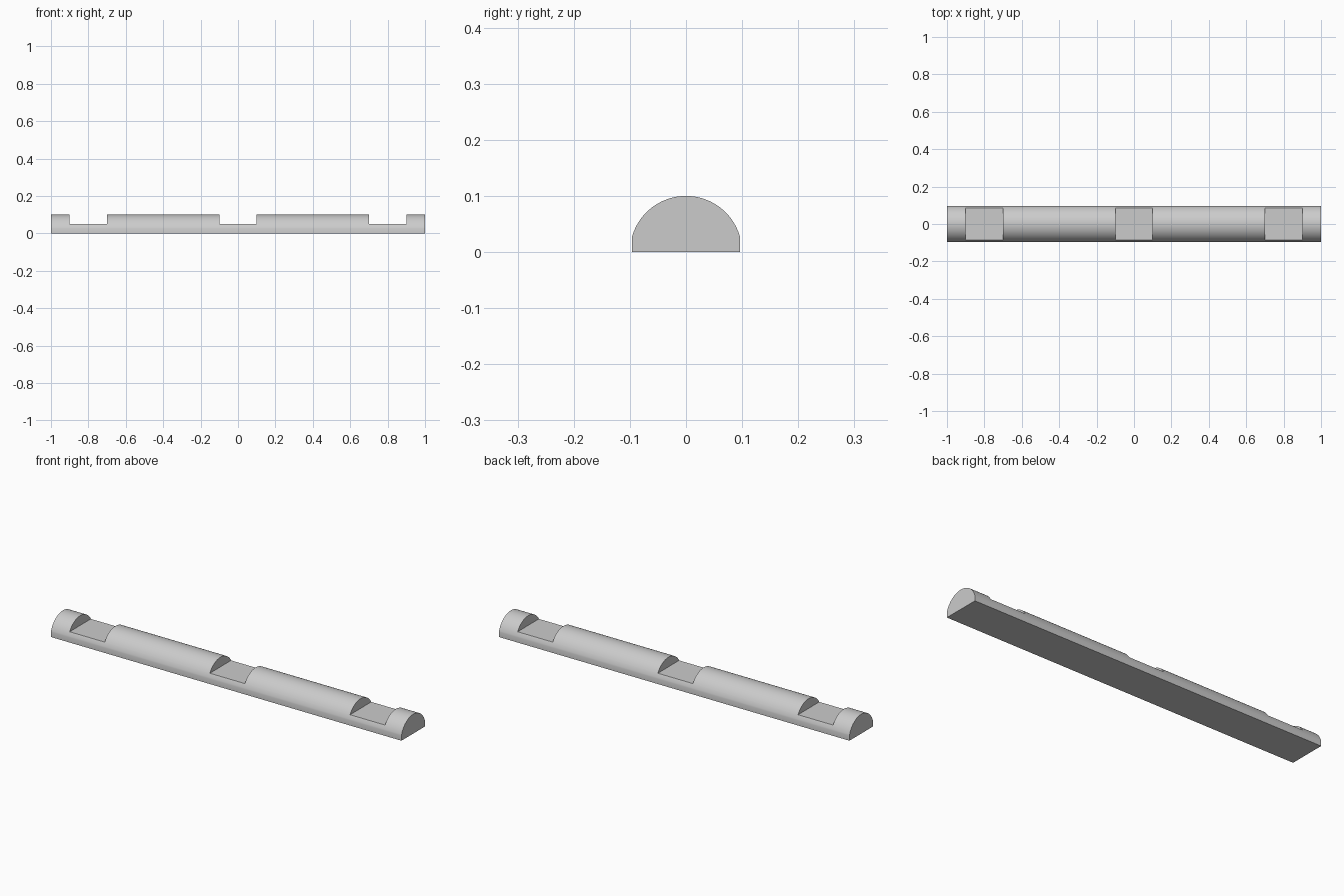
import bpy, bmesh, math

if "Cube" in bpy.data.objects:
    bpy.data.objects.remove(bpy.data.objects["Cube"], do_unlink=True)

RADIUS, FLOOR = 0.1, 0.05
grey = bpy.data.materials.new("plain grey")
grey.use_nodes = True
colour = (0.6, 0.6, 0.6, 1)
grey.diffuse_color = colour
grey.node_tree.nodes["Principled BSDF"].inputs["Base Color"].default_value = colour


def add_object(name, bm):
    bmesh.ops.recalc_face_normals(bm, faces=bm.faces)
    mesh = bpy.data.meshes.new(name)
    bm.to_mesh(mesh)
    bm.free()
    mesh.materials.append(grey)
    obj = bpy.data.objects.new(name, mesh)
    bpy.context.collection.objects.link(obj)
    return obj


# Half-round bar: rounded top, short upright sides, flat base
steps = 40
angles = [math.radians(15 + 150 * i / steps) for i in range(steps + 1)]
profile = [(RADIUS * math.cos(a), RADIUS * math.sin(a)) for a in angles]
profile = [(profile[0][0], 0)] + profile + [(profile[-1][0], 0)]
bm = bmesh.new()
end = bm.faces.new([bm.verts.new((-1, y, z)) for y, z in profile])
extruded = bmesh.ops.extrude_face_region(bm, geom=[end], use_keep_orig=True)
moved = [v for v in extruded["geom"] if isinstance(v, bmesh.types.BMVert)]
bmesh.ops.translate(bm, verts=moved, vec=(2, 0, 0))
bar = add_object("notched_half_round_bar", bm)

# Three flat-bottomed notches across the top
bm = bmesh.new()
for x in (-0.8, 0, 0.8):
    cube = bmesh.ops.create_cube(bm, size=0.2)["verts"]
    bmesh.ops.scale(bm, verts=cube, vec=(1, 2, 1))
    bmesh.ops.translate(bm, verts=cube, vec=(x, 0, FLOOR + 0.1))
cutter = add_object("notch_cutter", bm)
cutter.hide_render = True

cut = bar.modifiers.new("notches", "BOOLEAN")
cut.operation = "DIFFERENCE"
cut.solver = "EXACT"
cut.object = cutter
bpy.ops.object.select_all(action="DESELECT")
bar.select_set(True)
bpy.context.view_layer.objects.active = bar
bpy.ops.object.modifier_apply(modifier=cut.name)
bpy.data.objects.remove(cutter, do_unlink=True)
bpy.ops.object.shade_smooth_by_angle(angle=math.radians(25))
